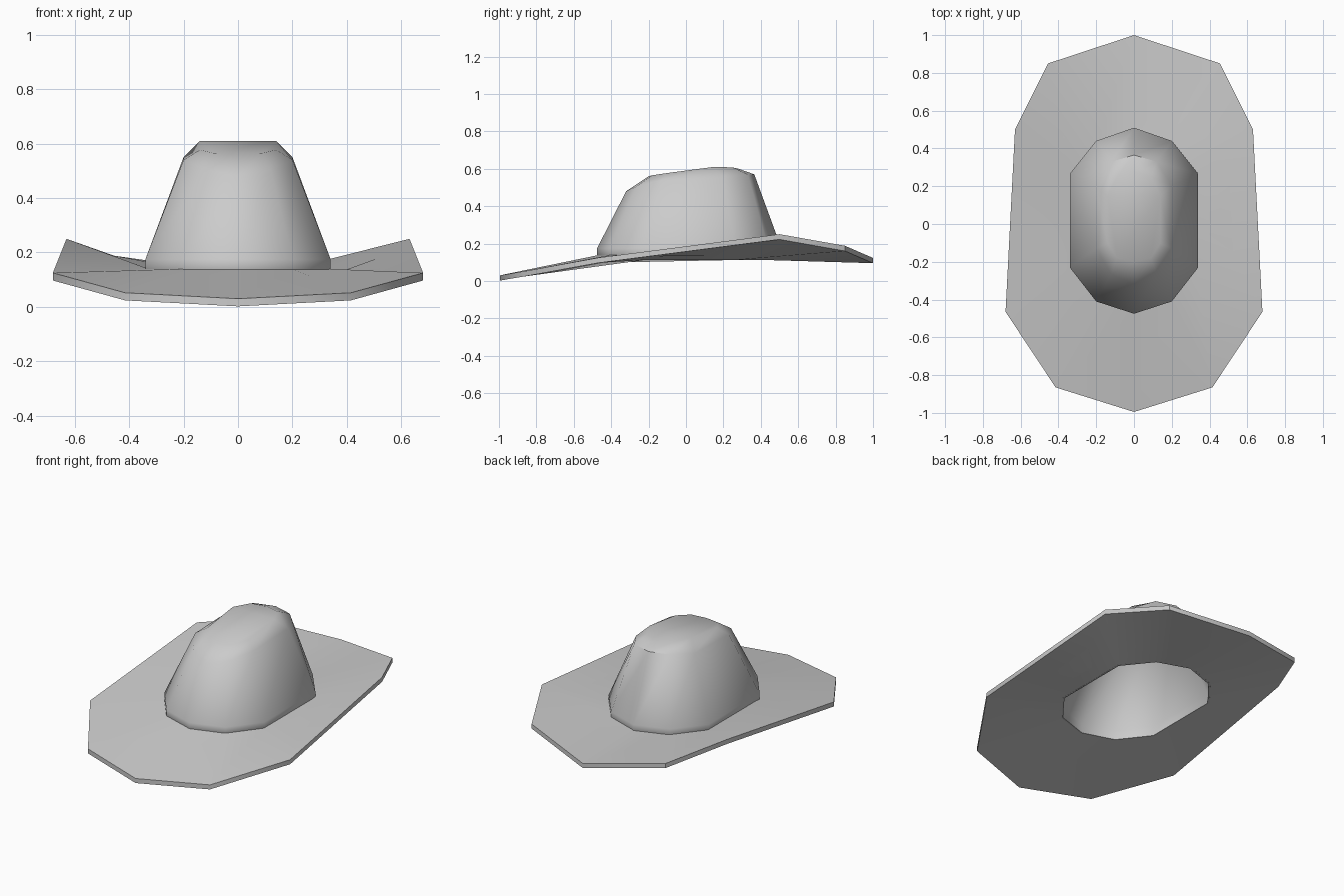
import bpy, bmesh, math

if "Cube" in bpy.data.objects:
    bpy.data.objects.remove(bpy.data.objects["Cube"])

# Half outlines from front to back; each is mirrored into a ten-sided ring
BRIM = [(0, -.995, .03), (.415, -.865, .052), (.68, -.465, .125),
        (.63, .5, .25), (.455, .85, .188), (0, 1, .123)]
BASE = [(0, -.475, .14), (.2, -.41, .14), (.34, -.23, .14),
        (.34, .265, .14), (.2, .44, .14), (0, .51, .14)]
SHOULDER = [(0, -.32, .48), (.12, -.265, .505), (.2, -.13, .54),
            (.2, .2, .55), (.12, .33, .57), (0, .365, .57)]
TOP = [(0, -.2, .56), (.09, -.18, .565), (.14, -.1, .577),
       (.14, .15, .61), (.09, .25, .607), (0, .28, .60)]


def ring(half, scale=1.0, dz=0.0):
    full = half + [(-x, y, z) for x, y, z in half[-2:0:-1]]
    return [(x * scale, (y - .02) * scale + .02, z + dz) for x, y, z in full]


def loft(name, rings, closed=False):
    bm = bmesh.new()
    loops = [[bm.verts.new(p) for p in r] for r in rings]
    n = len(loops[0])
    pairs = list(zip(loops, loops[1:]))
    if closed:
        pairs.append((loops[-1], loops[0]))
    for a, b in pairs:
        for i in range(n):
            j = (i + 1) % n
            bm.faces.new((a[i], a[j], b[j], b[i]))
    if not closed:
        for loop in (loops[0], loops[-1]):
            bm.faces.new(loop)
    bmesh.ops.recalc_face_normals(bm, faces=bm.faces)
    mesh = bpy.data.meshes.new(name)
    bm.to_mesh(mesh)
    bm.free()
    ob = bpy.data.objects.new(name, mesh)
    bpy.context.collection.objects.link(ob)
    bpy.ops.object.select_all(action='DESELECT')
    ob.select_set(True)
    bpy.context.view_layer.objects.active = ob
    bpy.ops.object.shade_smooth_by_angle(angle=math.radians(40))
    return ob


T = .028  # felt thickness

# Brim: curled-up sides with a hole for the head
loft("brim", [ring(BRIM), ring(BASE, .97), ring(BASE, .97, -T), ring(BRIM, 1, -T)], closed=True)

# Crown: hollow shell, from the inner top down to the rim and up the outside
loft("crown", [ring(TOP, .95, -.02), ring(SHOULDER, .93, -.02), ring(BASE, .95, .03),
               ring(BASE, .95, -T), ring(BASE, .975, -T),
               ring(BASE), ring(BASE, 1, .035), ring(SHOULDER), ring(TOP)])
